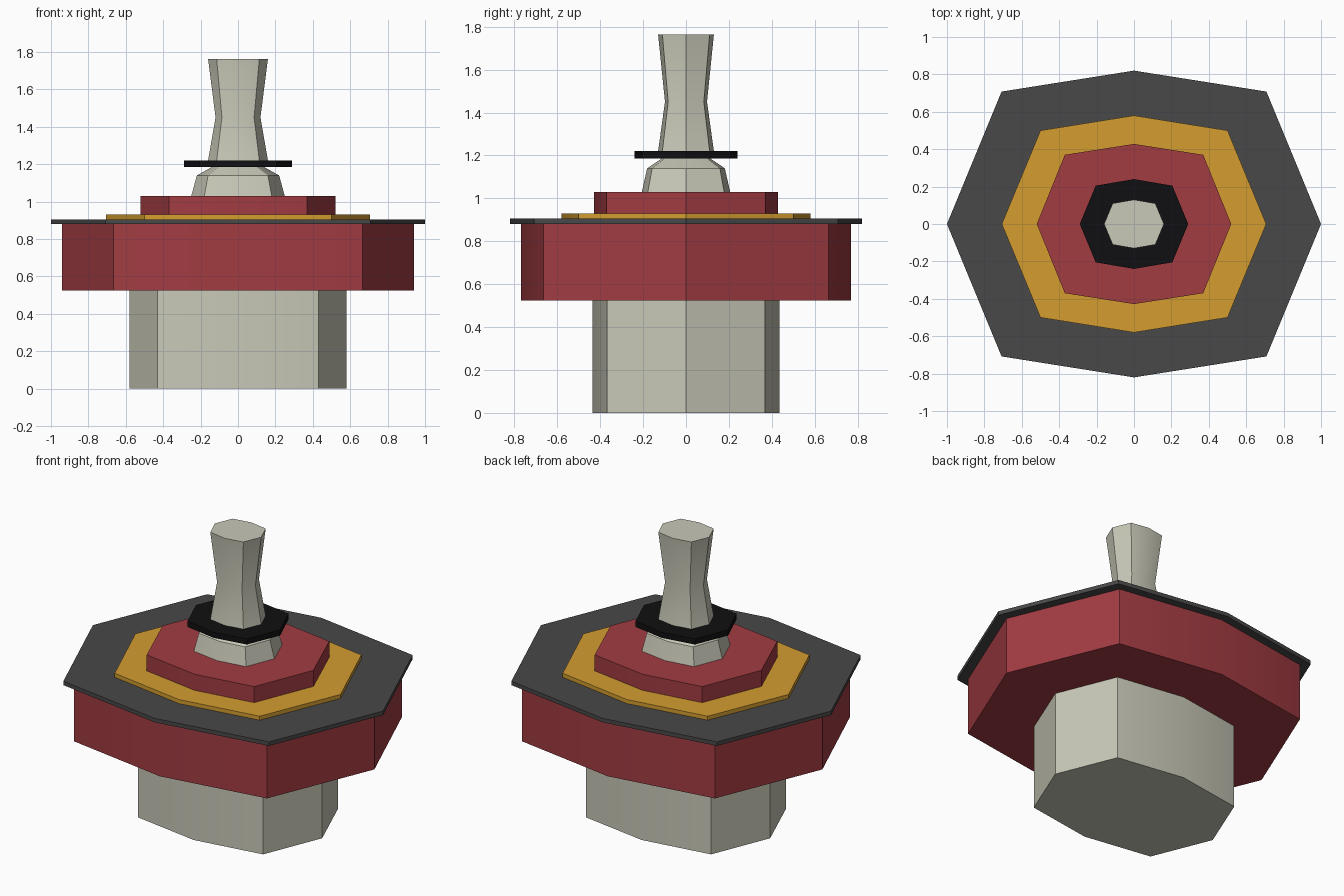
import bpy
import bmesh
from math import radians

if "Cube" in bpy.data.objects:
    bpy.data.objects.remove(bpy.data.objects["Cube"])


def material(name, color):
    mat = bpy.data.materials.new(name)
    mat.diffuse_color = (*color, 1)
    mat.use_nodes = True
    mat.node_tree.nodes["Principled BSDF"].inputs["Base Color"].default_value = mat.diffuse_color
    return mat


stone = material("pale_stone", (0.58, 0.58, 0.48))
red = material("red", (0.36, 0.045, 0.055))
charcoal = material("charcoal", (0.065, 0.065, 0.065))
gold = material("gold", (0.66, 0.34, 0.03))
black = material("black", (0.005, 0.005, 0.006))


def loft(name, mat, sections):
    """Stack flattened octagons: (z, side x, corner x, corner y, front y)."""
    bm = bmesh.new()
    rings = []
    for z, a, b, c, d in sections:
        pts = [(a, 0), (b, c), (0, d), (-b, c), (-a, 0), (-b, -c), (0, -d), (b, -c)]
        rings.append([bm.verts.new((x, y, z)) for x, y in pts])
    for low, high in zip(rings, rings[1:]):
        for i in range(8):
            j = (i + 1) % 8
            bm.faces.new((low[i], low[j], high[j], high[i]))
    bm.faces.new(rings[0][::-1])
    bm.faces.new(rings[-1])
    mesh = bpy.data.meshes.new(name)
    bm.to_mesh(mesh)
    bm.free()
    mesh.materials.append(mat)
    obj = bpy.data.objects.new(name, mesh)
    bpy.context.collection.objects.link(obj)
    bpy.ops.object.select_all(action='DESELECT')
    obj.select_set(True)
    bpy.context.view_layer.objects.active = obj
    bpy.ops.object.shade_smooth_by_angle(angle=radians(30))


def slab(name, mat, z0, z1, *shape):
    loft(name, mat, [(z0, *shape), (z1, *shape)])


# Stacked octagonal tiers, bottom to top
slab("base_column", stone, 0, 0.525, 0.58, 0.43, 0.368, 0.435)
slab("lower_tier", red, 0.525, 0.88, 0.94, 0.665, 0.665, 0.77)
slab("wide_plate", charcoal, 0.88, 0.905, 1.0, 0.708, 0.708, 0.82)
slab("trim_plate", gold, 0.905, 0.93, 0.707, 0.5, 0.5, 0.58)
slab("upper_tier", red, 0.93, 1.03, 0.52, 0.37, 0.37, 0.428)

# Tapered shoulder below the collar
loft("neck", stone, [
    (1.03, 0.25, 0.18, 0.178, 0.206),
    (1.14, 0.22, 0.16, 0.158, 0.181),
    (1.185, 0.14, 0.10, 0.10, 0.115),
])
slab("collar", black, 1.185, 1.22, 0.29, 0.205, 0.205, 0.24)

# Waisted stem
loft("stem", stone, [
    (1.22, 0.16, 0.114, 0.11, 0.13),
    (1.45, 0.12, 0.086, 0.083, 0.098),
    (1.763, 0.16, 0.114, 0.11, 0.13),
])
